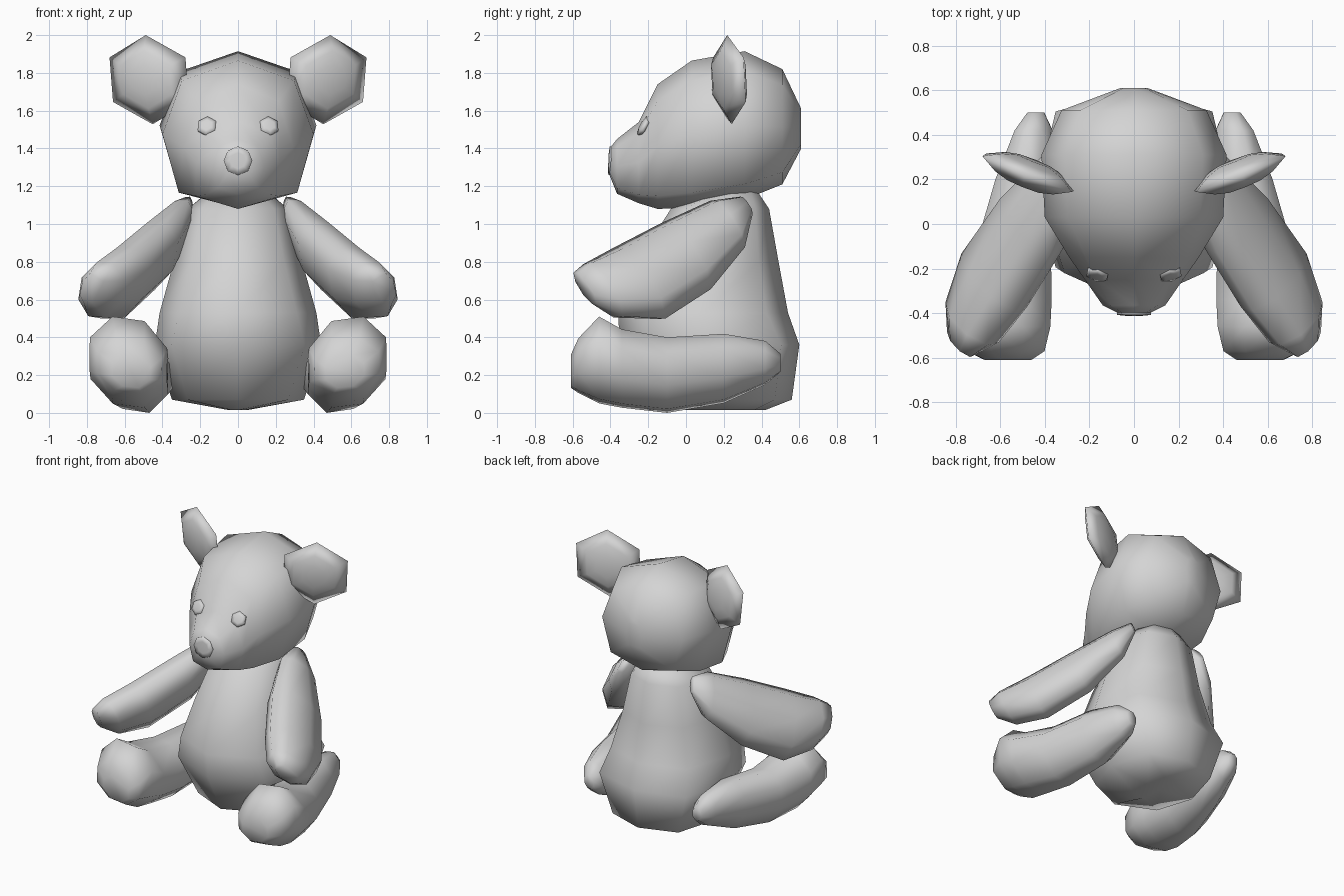
import bpy, bmesh, math
from mathutils import Vector

if "Cube" in bpy.data.objects:
    bpy.data.objects.remove(bpy.data.objects["Cube"])

grey = bpy.data.materials.new("plain_grey")
grey.diffuse_color = (0.66, 0.66, 0.66, 1)
grey.use_nodes = True
grey.node_tree.nodes["Principled BSDF"].inputs["Base Color"].default_value = grey.diffuse_color


def loft(name, rings, sides=8, phase=0.0):
    """Skin closed rings given as (centre, u axis, v axis), with capped ends.
    An optional fourth entry (kx, ky+, ky-) scales the diagonal corners."""
    bm = bmesh.new()
    loops = []
    for c, u, v, *corner in rings:
        kx_top, kx_low, ky_top, ky_low = corner[0] if corner else (1, 1, 1, 1)
        loop = []
        for i in range(sides):
            a = math.radians(phase) + math.tau * i / sides
            x, y = math.cos(a), math.sin(a)
            if abs(x * y) > 0.4:
                x *= kx_top if y > 0 else kx_low
                y *= ky_top if y > 0 else ky_low
            loop.append(bm.verts.new(Vector(c) + Vector(u) * x + Vector(v) * y))
        loops.append(loop)
    for a, b in zip(loops, loops[1:]):
        for i in range(sides):
            j = (i + 1) % sides
            bm.faces.new((a[i], a[j], b[j], b[i]))
    bm.faces.new(loops[0])
    bm.faces.new(loops[-1])
    bmesh.ops.recalc_face_normals(bm, faces=bm.faces)
    for f in bm.faces:
        f.smooth = True
    me = bpy.data.meshes.new(name)
    bm.to_mesh(me)
    bm.free()
    me.materials.append(grey)
    ob = bpy.data.objects.new(name, me)
    bpy.context.collection.objects.link(ob)
    return ob


def disc(name, centre, normal, radius, depth, sides):
    """Small domed button set on a surface."""
    n = Vector(normal).normalized()
    u = n.cross(Vector((0, 0, 1))).normalized()
    v = u.cross(n)
    c = Vector(centre)
    return loft(name, [(c + n * d, u * radius * k, v * radius * k)
                       for d, k in ((-0.015, 1), (depth * 0.4, 1), (depth, 0.55))], sides, 90)


# Body: stacked rings (z, front y, back y, half width, corner fullness)
body = [(0.015, 0.0, 0.42, 0.05, 0), (0.07, -0.20, 0.56, 0.35, 0.08),
        (0.36, -0.35, 0.60, 0.44, 0.13), (0.53, -0.36, 0.54, 0.415, 0.06),
        (0.80, -0.26, 0.49, 0.34, 0.02), (1.08, -0.08, 0.44, 0.265, 0.02),
        (1.17, 0.12, 0.38, 0.16, 0)]
loft("body", [((0, (f + b) / 2, z), (w, 0, 0), (0, (b - f) / 2, 0),
               (1 + k, 1 + k, 1 + k, 1 - k * 0.4)) for z, f, b, w, k in body])

# Head: rings from snout to back (y, bottom z, top z, half width), fuller at the jaw
head_rings = [(-0.405, 1.26, 1.40, 0.06), (-0.365, 1.16, 1.45, 0.14), (-0.25, 1.11, 1.54, 0.22),
              (-0.15, 1.08, 1.74, 0.29), (0.03, 1.085, 1.865, 0.40), (0.31, 1.13, 1.915, 0.415),
              (0.51, 1.21, 1.82, 0.325), (0.61, 1.40, 1.61, 0.06)]
head = loft("head", [((0, y, (b + t) / 2), (w, 0, 0), (0, 0, (t - b) / 2),
                      (1.05, 1.11, 1.03, 1.12)) for y, b, t, w in head_rings])

# Nose
disc("nose", (0, -0.405, 1.335), (0, -1, 0.05), 0.076, 0.006, 8)

# Arm: rings along the limb (x, y, z, lateral radius, upright radius)
arm = [(0.275, 0.32, 1.10, 0.03, 0.06), (0.325, 0.22, 1.00, 0.09, 0.165),
       (0.46, 0.00, 0.83, 0.14, 0.235), (0.625, -0.25, 0.685, 0.145, 0.25),
       (0.725, -0.44, 0.65, 0.125, 0.185), (0.775, -0.535, 0.66, 0.06, 0.11)]
# Leg: rings from hip to foot (y, x, z, half width, half height)
leg = [(0.50, 0.44, 0.265, 0.04, 0.05), (0.42, 0.45, 0.265, 0.09, 0.12),
       (0.20, 0.48, 0.235, 0.15, 0.19), (-0.10, 0.54, 0.20, 0.18, 0.207),
       (-0.34, 0.575, 0.235, 0.22, 0.215), (-0.46, 0.58, 0.28, 0.22, 0.238),
       (-0.57, 0.575, 0.25, 0.185, 0.15), (-0.61, 0.565, 0.22, 0.11, 0.09)]
axis = Vector((0.43, -0.79, -0.38)).normalized()
roll = math.radians(36)

bpy.context.view_layer.update()
for s, side in ((1, "left"), (-1, "right")):
    def m(x, y, z):
        return Vector((s * x, y, z))

    # Arm: oval section rolled so its lower edge swings outward
    d = m(*axis)
    out = d.cross(Vector((0, 0, s))).normalized()
    if out.x * s < 0:
        out = -out
    up = out.cross(d)
    if up.z < 0:
        up = -up
    lat = out * math.cos(roll) + up * math.sin(roll)
    top = up * math.cos(roll) - out * math.sin(roll)
    loft(side + "_arm", [(m(x, y, z), lat * a, top * b) for x, y, z, a, b in arm])

    # Leg
    loft(side + "_leg", [(m(x, y, z), m(a, 0, 0), m(0.12 * b, 0, b)) for y, x, z, a, b in leg],
         phase=30)

    # Ear: tilted six-sided lens
    n = m(0.37, -0.93, 0)
    loft(side + "_ear", [(m(0.47, 0.23, 1.764) + n * o, m(1, 0.4, 0) * r, m(0.08, -0.05, 1.017) * r)
                         for o, r in ((0.065, 0.08), (0.045, 0.15), (0, 0.232),
                                      (-0.04, 0.15), (-0.058, 0.08))], 6, 30)

    # Eye: button resting on the head surface
    hit, loc, normal, _ = head.ray_cast(m(0.165, -2, 1.52), (0, 1, 0))
    if not hit:
        loc, normal = m(0.165, -0.2, 1.52), m(0.45, -0.75, 0.5)
    disc(side + "_eye", loc, normal, 0.054, 0.01, 6)
